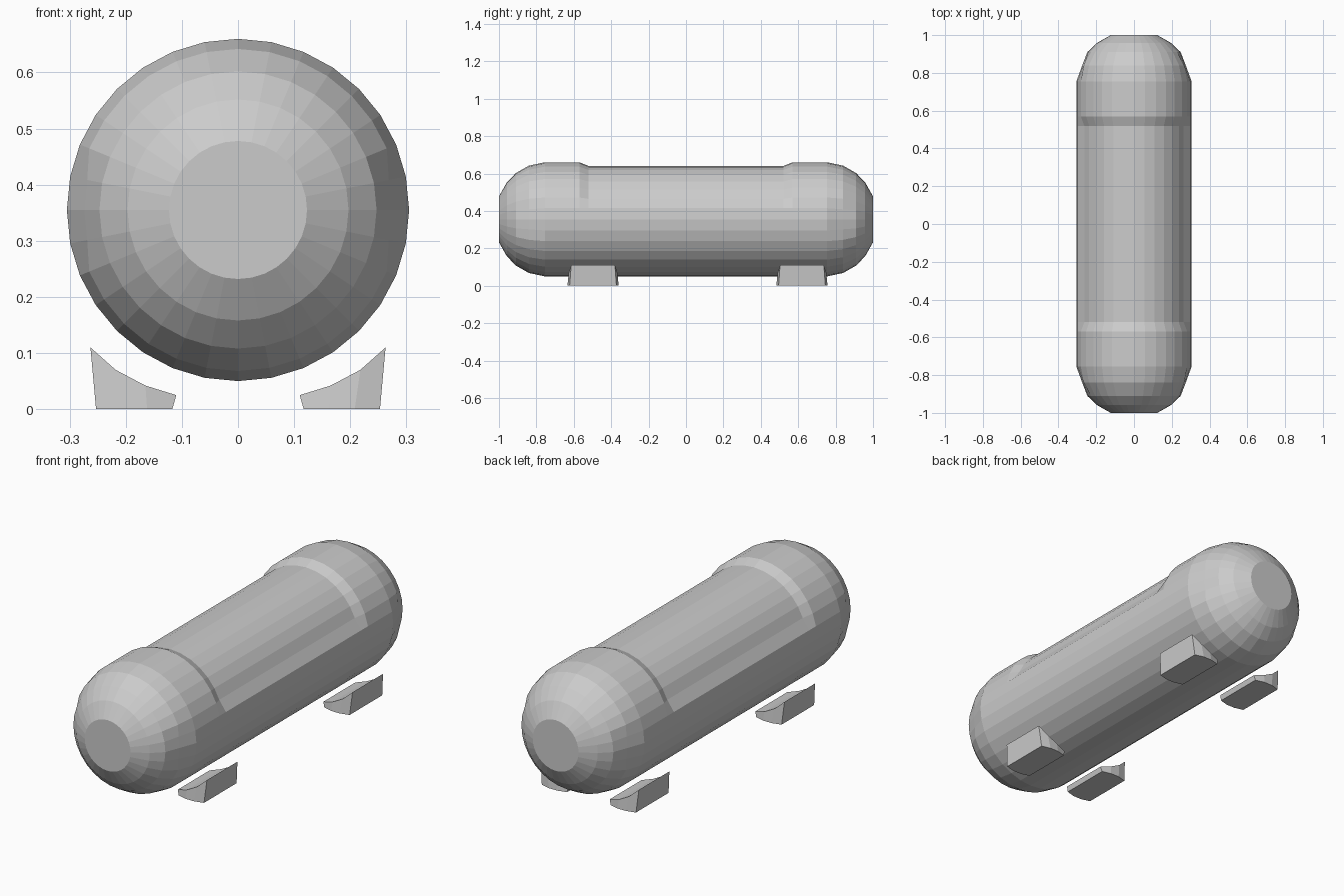
import bpy, bmesh, math

if "Cube" in bpy.data.objects:
    bpy.data.objects.remove(bpy.data.objects["Cube"])

SEG, CZ, R = 32, 0.355, 0.305


def finish(name, bm):
    bmesh.ops.recalc_face_normals(bm, faces=bm.faces[:])
    mesh = bpy.data.meshes.new(name)
    bm.to_mesh(mesh)
    bm.free()
    ob = bpy.data.objects.new(name, mesh)
    bpy.context.collection.objects.link(ob)
    return ob


def loft(name, rings):
    # skin a list of closed point rings and cap both ends
    bm = bmesh.new()
    loops = [[bm.verts.new(p) for p in ring] for ring in rings]
    for a, b in zip(loops, loops[1:]):
        n = len(a)
        for i in range(n):
            j = (i + 1) % n
            bm.faces.new((a[i], a[j], b[j], b[i]))
    bm.faces.new(loops[0])
    bm.faces.new(loops[-1])
    return finish(name, bm)


# tank: half profile (y, radius, kind), mirrored to the other end
half = [(1.0, 0.123, ""), (0.958, 0.197, ""), (0.91, 0.247, ""),
        (0.84, 0.287, "shoulder"), (0.755, R, ""), (0.57, R, ""),
        (0.52, R, "recess")]


def tank_ring(y, r, kind):
    pts = []
    for i in range(SEG):
        a = 2 * math.pi * i / SEG
        from_top = min(i, SEG - i)
        rad = r
        if kind == "recess" and from_top <= 6:
            rad = r - 0.02          # shallow recess over the upper middle
        if kind == "shoulder" and 7 <= from_top <= 9:
            rad = r - 0.013         # flatter shoulder at the sides
        pts.append((rad * math.sin(a), y, CZ + rad * math.cos(a)))
    return pts


profile = half + [(-y, r, k) for y, r, k in reversed(half)]
loft("tank", [tank_ring(*p) for p in profile])

# feet: columns (x top, z top, x bottom, half depth top, half depth bottom)
cols = [(0.110, 0.025, 0.117, 0.122, 0.125),
        (0.165, 0.042, 0.162, 0.132, 0.137),
        (0.218, 0.070, 0.208, 0.130, 0.137),
        (0.263, 0.110, 0.253, 0.117, 0.125)]
for label, yc in (("front", -0.497), ("rear", 0.62)):
    for side, s in (("left", -1), ("right", 1)):
        loft(f"{label}_{side}_foot",
             [[(s * xt, yc - dt, zt), (s * xt, yc + dt, zt),
               (s * xb, yc + db, 0), (s * xb, yc - db, 0)]
              for xt, zt, xb, dt, db in cols])
